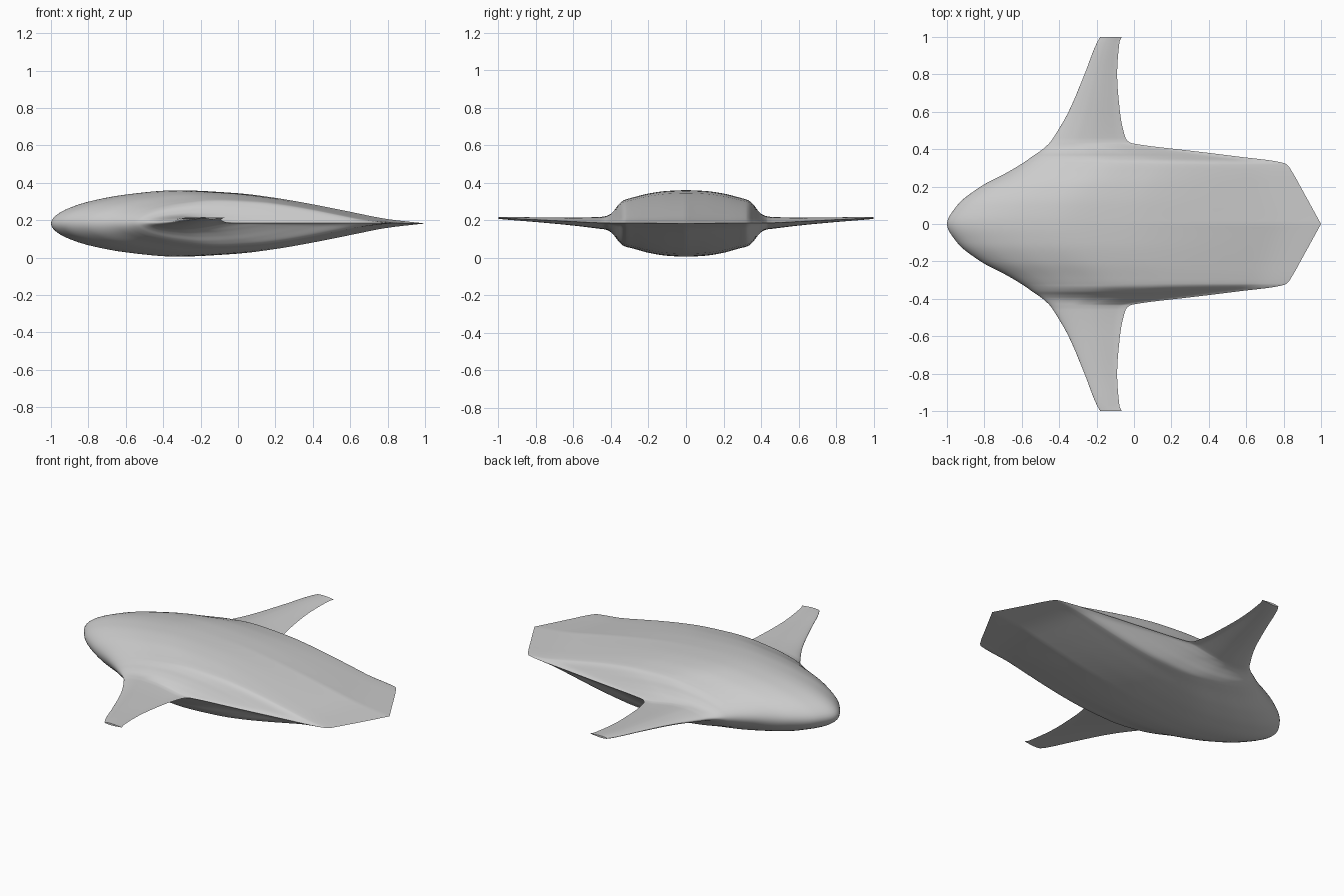
import bpy
import bmesh
import math

cube = bpy.data.objects.get("Cube")
if cube:
    bpy.data.objects.remove(cube)

# Span stations: y, leading edge x, trailing edge x, top z, bottom z
STATIONS = [
    (0, -1, 1, .36, .005),
    (.1, -.945, .945, .356, .01),
    (.2, -.82, .89, .342, .026),
    (.28, -.67, .845, .322, .048),
    (.32, -.603, .815, .311, .058),
    (.335, -.58, .76, .305, .064),
    (.36, -.545, .56, .283, .087),
    (.38, -.515, .4, .256, .114),
    (.4, -.488, .23, .235, .135),
    (.42, -.465, .06, .224, .147),
    (.435, -.45, -.02, .22, .151),
    (.46, -.432, -.045, .217, .154),
    (.6, -.35, -.075, .214, .171),
    (.8, -.265, -.09, .215, .19),
    (.97, -.198, -.078, .218, .204),
    (1, -.18, -.066, .218, .207),
]

# Aerofoil: chord fraction and half thickness, with a thin cusped tail
FOIL = [(0, 0), (.012, .23), (.05, .47), (.1, .655), (.2, .87), (.335, 1),
        (.5, .91), (.6, .77), (.7, .575), (.8, .35), (.9, .13), (1, 0)]

CHORD_STEPS = 40
SPAN_SUBSTEPS = 6


def smooth_table(rows, t, start_slope_zero=()):
    """Shape-preserving cubic lookup of every column against the first."""
    i = 0
    while i < len(rows) - 2 and t > rows[i + 1][0]:
        i += 1
    a, b = rows[i], rows[i + 1]
    h = b[0] - a[0]
    s = (t - a[0]) / h

    def secant(j, c):
        return (rows[j + 1][c] - rows[j][c]) / (rows[j + 1][0] - rows[j][0])

    def slope(j, c):
        if j == 0:
            return 0 if c in start_slope_zero else secant(0, c)
        if j == len(rows) - 1:
            return secant(j - 1, c)
        left, right = secant(j - 1, c), secant(j, c)
        return 2 * left * right / (left + right) if left * right > 0 else 0

    result = []
    for c in range(1, len(a)):
        m, n = slope(i, c) * h, slope(i + 1, c) * h
        d = b[c] - a[c]
        result.append(a[c] + s * (m + s * (3 * d - 2 * m - n + s * (m + n - 2 * d))))
    return result


def half_thickness(u):
    # Round the nose with a square root before the first sample
    if u < FOIL[1][0]:
        return FOIL[1][1] * math.sqrt(u / FOIL[1][0])
    return max(0, smooth_table(FOIL, u)[0])


def section_ring(bm, y):
    """One closed aerofoil loop: over the top to the tail, back underneath."""
    lead, trail, top, bottom = smooth_table(STATIONS, y, (1, 3, 4))
    middle, half = (top + bottom) / 2, (top - bottom) / 2
    ring = []
    for k in range(2 * CHORD_STEPS):
        u = (1 - math.cos(math.pi * k / CHORD_STEPS)) / 2
        side = 1 if k <= CHORD_STEPS else -1
        z = middle + side * half * half_thickness(u)
        ring.append(bm.verts.new((lead + (trail - lead) * u, y, z)))
    return ring


# Blended body and wing: loft the sections from centre line to wing tip
bm = bmesh.new()
spans = [0]
for near, far in zip(STATIONS, STATIONS[1:]):
    for k in range(SPAN_SUBSTEPS):
        spans.append(near[0] + (far[0] - near[0]) * (k + 1) / SPAN_SUBSTEPS)
rings = [section_ring(bm, y) for y in spans]
count = 2 * CHORD_STEPS
for inner, outer in zip(rings, rings[1:]):
    for k in range(count):
        n = (k + 1) % count
        bm.faces.new((inner[k], inner[n], outer[n], outer[k]))

# Wing tip cap, in strips between upper and lower surfaces
tip = rings[-1]
for k in range(CHORD_STEPS):
    corners = [tip[k], tip[k + 1], tip[-k - 1], tip[-k % count]]
    bm.faces.new(list(dict.fromkeys(corners)))
bmesh.ops.recalc_face_normals(bm, faces=bm.faces)

mesh = bpy.data.meshes.new("blended_wing_body")
bm.to_mesh(mesh)
bm.free()
body = bpy.data.objects.new("blended_wing_body", mesh)
bpy.context.collection.objects.link(body)

# Opposite half
mirror = body.modifiers.new("mirror", "MIRROR")
mirror.use_axis = (False, True, False)
mirror.use_clip = True

# Plain grey skin
grey = bpy.data.materials.new("light_grey")
grey.use_nodes = True
colour = (.6, .6, .6, 1)
grey.diffuse_color = colour
grey.node_tree.nodes["Principled BSDF"].inputs["Base Color"].default_value = colour
mesh.materials.append(grey)

# Smooth shading with a crisp trailing edge; bake the mirror first
bpy.ops.object.select_all(action="DESELECT")
body.select_set(True)
bpy.context.view_layer.objects.active = body
bpy.ops.object.modifier_apply(modifier=mirror.name)
bpy.ops.object.shade_smooth_by_angle(angle=math.radians(40))
